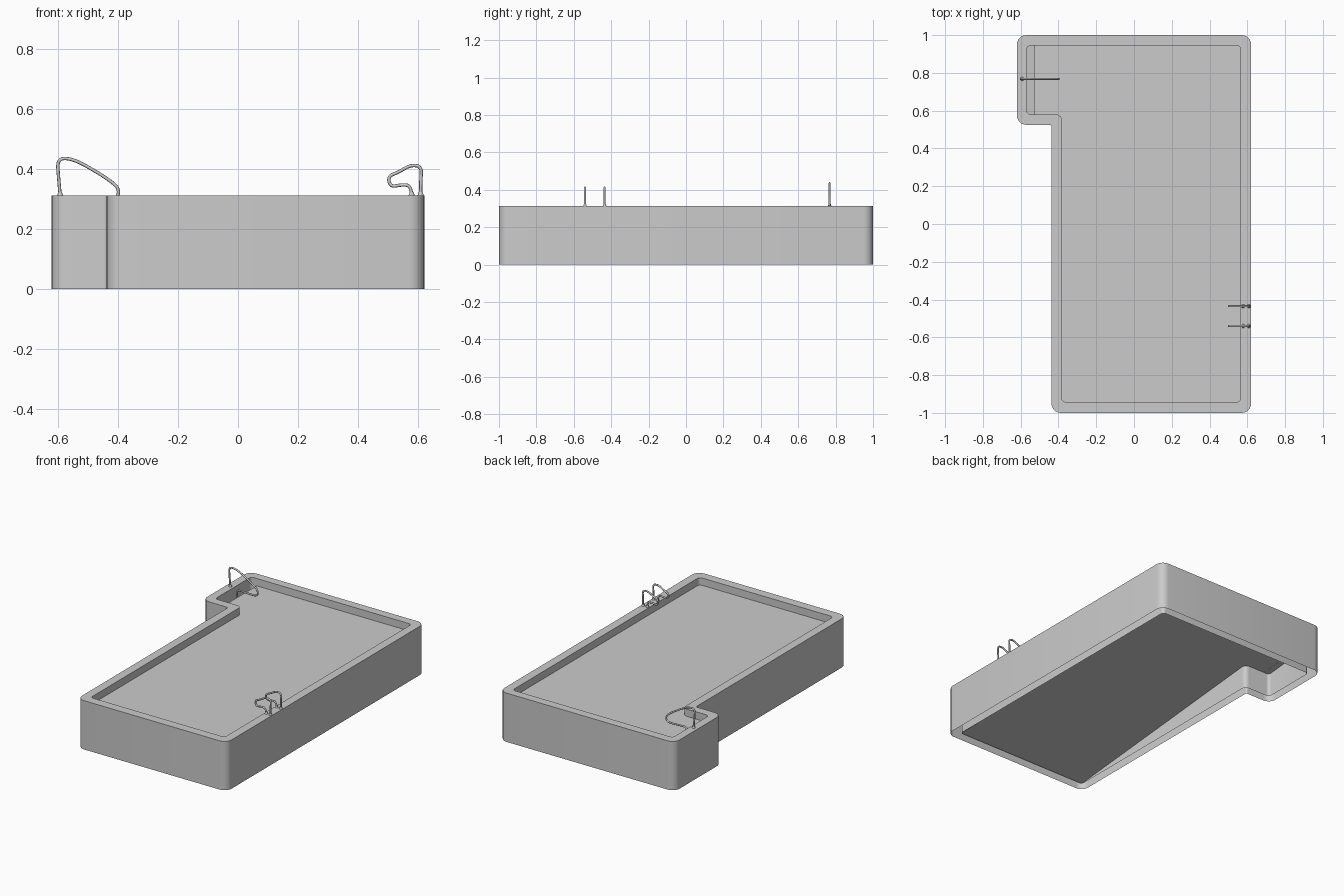
import bpy, bmesh, math
from mathutils import Vector

if "Cube" in bpy.data.objects:
    bpy.data.objects.remove(bpy.data.objects["Cube"])


def rounded(points, radii, seg=6):
    """Outline with every corner filleted (same vertex count for equal seg)."""
    out, n = [], len(points)
    for i in range(n):
        p = Vector(points[i])
        a = (Vector(points[i - 1]) - p).normalized()
        b = (Vector(points[(i + 1) % n]) - p).normalized()
        r = radii[i]
        c = p + (a + b) * r          # right-angled corners
        for k in range(seg + 1):
            t = k / seg * math.pi / 2
            out.append(c - b * r * math.cos(t) - a * r * math.sin(t))
    return out


def finish(bm, name):
    me = bpy.data.meshes.new(name)
    bm.to_mesh(me)
    bm.free()
    ob = bpy.data.objects.new(name, me)
    bpy.context.collection.objects.link(ob)
    bpy.ops.object.select_all(action='DESELECT')
    ob.select_set(True)
    bpy.context.view_layer.objects.active = ob
    bpy.ops.object.shade_smooth_by_angle(angle=math.radians(30))
    return ob


def ring(bm, outline, z):
    return [bm.verts.new((p.x, p.y, z)) for p in outline]


def bridge(bm, a, b):
    n = len(a)
    for i in range(n):
        j = (i + 1) % n
        bm.faces.new((a[i], a[j], b[j], b[i]))


H = 0.312
WATER = 0.265
outer = rounded([(-.437, -1), (.62, -1), (.62, 1), (-.62, 1), (-.62, .525), (-.437, .525)],
                [.05, .05, .05, .05, .05, .012])
inner_pts = [(-.382, -.942), (.565, -.942), (.565, .945), (-.568, .945), (-.568, .58), (-.382, .58)]
inner_r = [.02, .02, .02, .02, .02, .03]
inner = rounded(inner_pts, inner_r)

# pool shell: outer wall, flat rim, inner wall, open underneath
bm = bmesh.new()
rings = [ring(bm, outer, 0), ring(bm, outer, H), ring(bm, inner, H), ring(bm, inner, 0)]
for lo, hi in zip(rings, rings[1:]):
    bridge(bm, lo, hi)
finish(bm, "pool_shell")

# sloping pool floor, deep at the front
bm = bmesh.new()
f = bm.faces.new([bm.verts.new((p.x, p.y, .004 + .098 * (p.y + .942))) for p in inner])
f.normal_flip()
finish(bm, "pool_floor")

# water, stopping just short of the alcove wall
bm = bmesh.new()
water_pts = [(-.53 if x < -.5 else x, y) for x, y in inner_pts]
top = ring(bm, rounded(water_pts, [.02, .02, .02, .001, .001, .03]), WATER)
bm.faces.new(top)
# vertical face of the step below the water's alcove edge
step = [bm.verts.new((-.53, y, z)) for y, z in
        ((.58, WATER), (.945, WATER), (.945, .187), (.58, .153))]
bm.faces.new(step)
finish(bm, "water")


def rail(name, pts, y, r=.0055):
    cu = bpy.data.curves.new(name, 'CURVE')
    cu.dimensions = '3D'
    cu.bevel_depth = r
    cu.bevel_resolution = 2
    cu.resolution_u = 6
    cu.use_fill_caps = True
    sp = cu.splines.new('NURBS')
    sp.points.add(len(pts) - 1)
    for q, (x, z) in zip(sp.points, pts):
        q.co = (x, y, z, 1)
    sp.order_u = 3
    sp.use_endpoint_u = True
    ob = bpy.data.objects.new(name, cu)
    bpy.context.collection.objects.link(ob)


def foot(name, x, y, z):
    bpy.ops.mesh.primitive_cone_add(vertices=16, radius1=.010, radius2=.006, depth=.012,
                                    location=(x, y, z + .006))
    bpy.context.object.name = name


# grab rail over the alcove steps
rail("step_rail", [(-.592, H), (-.597, .37), (-.602, .435), (-.555, .435), (-.50, .408),
                   (-.43, .365), (-.395, .335), (-.402, .300), (-.46, .300),
                   (-.535, .305), (-.546, .29), (-.546, .19)], .768)
foot("step_rail_foot", -.592, .768, H)

# pair of ladder handles on the right rim
for i, y in enumerate((-.435, -.54)):
    rail(f"ladder_handle_{i}", [(.608, H), (.608, .36), (.612, .408), (.575, .414),
                                (.535, .39), (.498, .375), (.508, .340), (.545, .348),
                                (.576, .345), (.578, H)], y)
    foot(f"ladder_foot_outer_{i}", .608, y, H)
    foot(f"ladder_foot_inner_{i}", .578, y, H)
